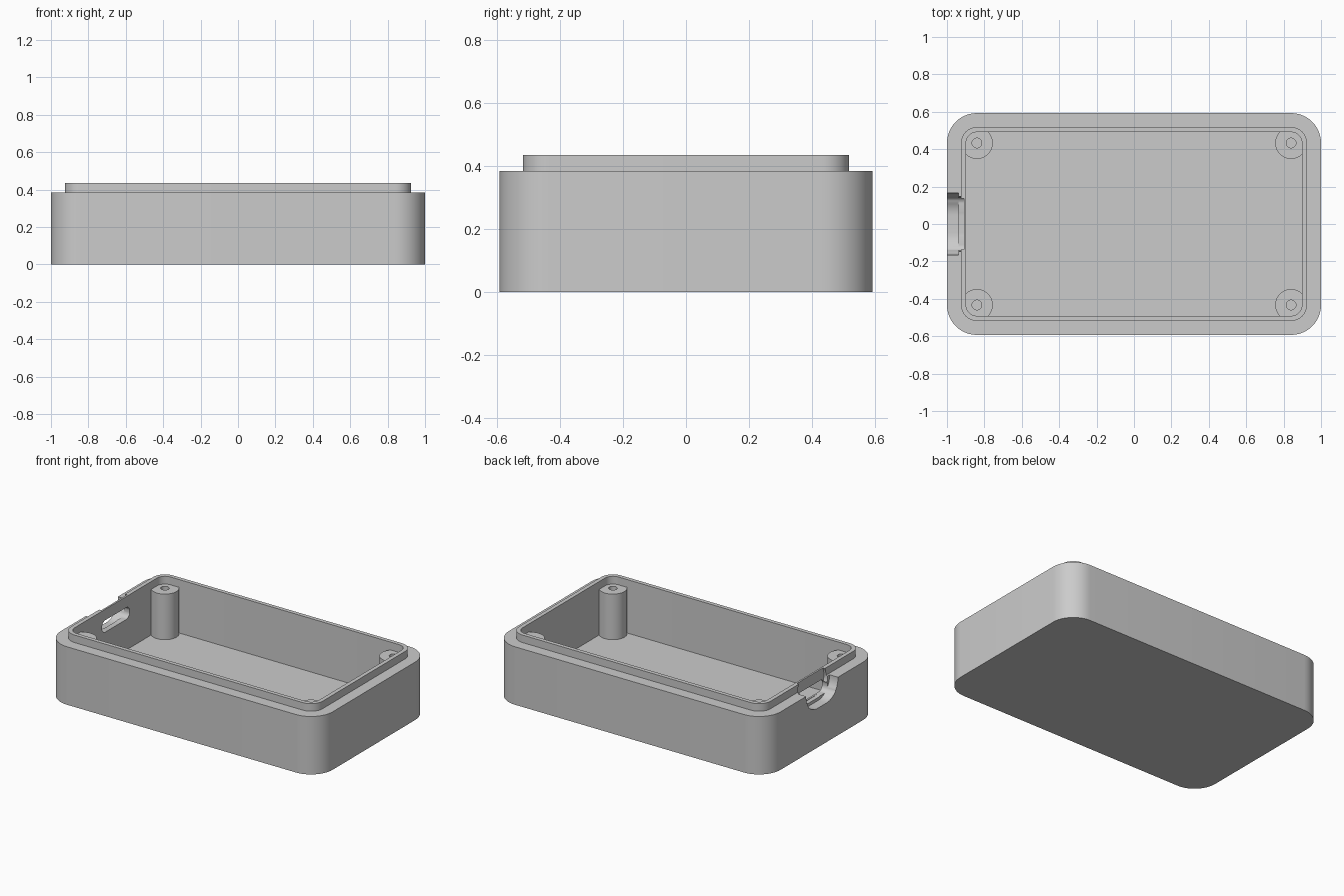
import bpy, bmesh, math
from mathutils import Matrix

cube = bpy.data.objects.get("Cube")
if cube:
    bpy.data.objects.remove(cube, do_unlink=True)

grey = bpy.data.materials.new("light grey plastic")
grey.use_nodes = True
colour = (0.6, 0.6, 0.6, 1)
grey.diffuse_color = colour
grey.node_tree.nodes["Principled BSDF"].inputs["Base Color"].default_value = colour

CORNER_X, CORNER_Y = 0.84, 0.433   # shared centre of corner arcs and posts
SHELF, TOP, FLOOR = 0.385, 0.435, 0.08


def rounded_rect(cx, cy, r, steps=12):
    """Outline of radius r around the rectangle of corner centres (cx, cy)."""
    pts = []
    for q, (sx, sy) in enumerate(((1, 1), (-1, 1), (-1, -1), (1, -1))):
        for i in range(steps + 1):
            a = (q + i / steps) * math.pi / 2
            pts.append((sx * cx + r * math.cos(a), sy * cy + r * math.sin(a)))
    return pts


def loft(name, cx, cy, levels, matrix=Matrix()):
    """Closed solid through rounded outlines given as (radius, height)."""
    bm = bmesh.new()
    rings = [[bm.verts.new((x, y, z)) for x, y in rounded_rect(cx, cy, r)]
             for r, z in levels]
    n = len(rings[0])
    for lo, hi in zip(rings, rings[1:]):
        for i in range(n):
            j = (i + 1) % n
            bm.faces.new((lo[i], lo[j], hi[j], hi[i]))
    bm.faces.new(rings[0])
    bm.faces.new(rings[-1])
    bmesh.ops.remove_doubles(bm, verts=bm.verts, dist=1e-5)
    bmesh.ops.recalc_face_normals(bm, faces=bm.faces)
    bm.transform(matrix)
    mesh = bpy.data.meshes.new(name)
    bm.to_mesh(mesh)
    bm.free()
    mesh.materials.append(grey)
    obj = bpy.data.objects.new(name, mesh)
    bpy.context.scene.collection.objects.link(obj)
    return obj


def side_cutter(name, half_y, z0, z1, r, x0, x1):
    """Rounded slot running along x, used to cut the end wall."""
    half_z = (z1 - z0) / 2
    # local (x, y, z) becomes world (y, z, x)
    turn = Matrix(((0, 0, 1, 0), (1, 0, 0, 0), (0, 1, 0, (z0 + z1) / 2), (0, 0, 0, 1)))
    obj = loft(name, half_y - r, half_z - r, [(r, x0), (r, x1)], turn)
    obj.hide_render = True
    return obj


def smooth(obj):
    bpy.ops.object.select_all(action='DESELECT')
    obj.select_set(True)
    bpy.context.view_layer.objects.active = obj
    bpy.ops.object.shade_smooth_by_angle(angle=math.radians(30))


# Hollow tray with a shelf and a raised lip
tray = loft("case_tray", CORNER_X, CORNER_Y, [
    (0.16, 0), (0.16, SHELF), (0.085, SHELF), (0.085, TOP),
    (0.058, TOP), (0.058, FLOOR)])

# Plug recess, lip notch and through slot in the -x wall
cutters = [
    side_cutter("plug_recess", 0.167, 0.26, 0.51, 0.12, -1.1, -0.938),
    side_cutter("lip_notch", 0.147, 0.28, 0.49, 0.1, -1.05, -0.91),
    side_cutter("port_slot", 0.145, 0.283, 0.362, 0.035, -1.02, -0.85),
]
for cutter in cutters:
    mod = tray.modifiers.new(cutter.name, 'BOOLEAN')
    mod.operation = 'DIFFERENCE'
    mod.solver = 'EXACT'
    mod.object = cutter
bpy.context.view_layer.update()
cut_mesh = bpy.data.meshes.new_from_object(
    tray.evaluated_get(bpy.context.evaluated_depsgraph_get()))
tray.modifiers.clear()
tray.data = cut_mesh
for cutter in cutters:
    bpy.data.objects.remove(cutter, do_unlink=True)
smooth(tray)

# Screw posts with blind holes in the four corners
for side, sx in (("left", 1), ("right", -1)):
    for end, sy in (("front", -1), ("back", 1)):
        place = Matrix.Translation((sx * CORNER_X, sy * CORNER_Y, 0))
        post = loft(f"screw_post_{end}_{side}", 0, 0, [
            (0.085, FLOOR - 0.01), (0.085, SHELF - 0.002),
            (0.026, SHELF - 0.002), (0.026, 0.15)], place)
        smooth(post)
